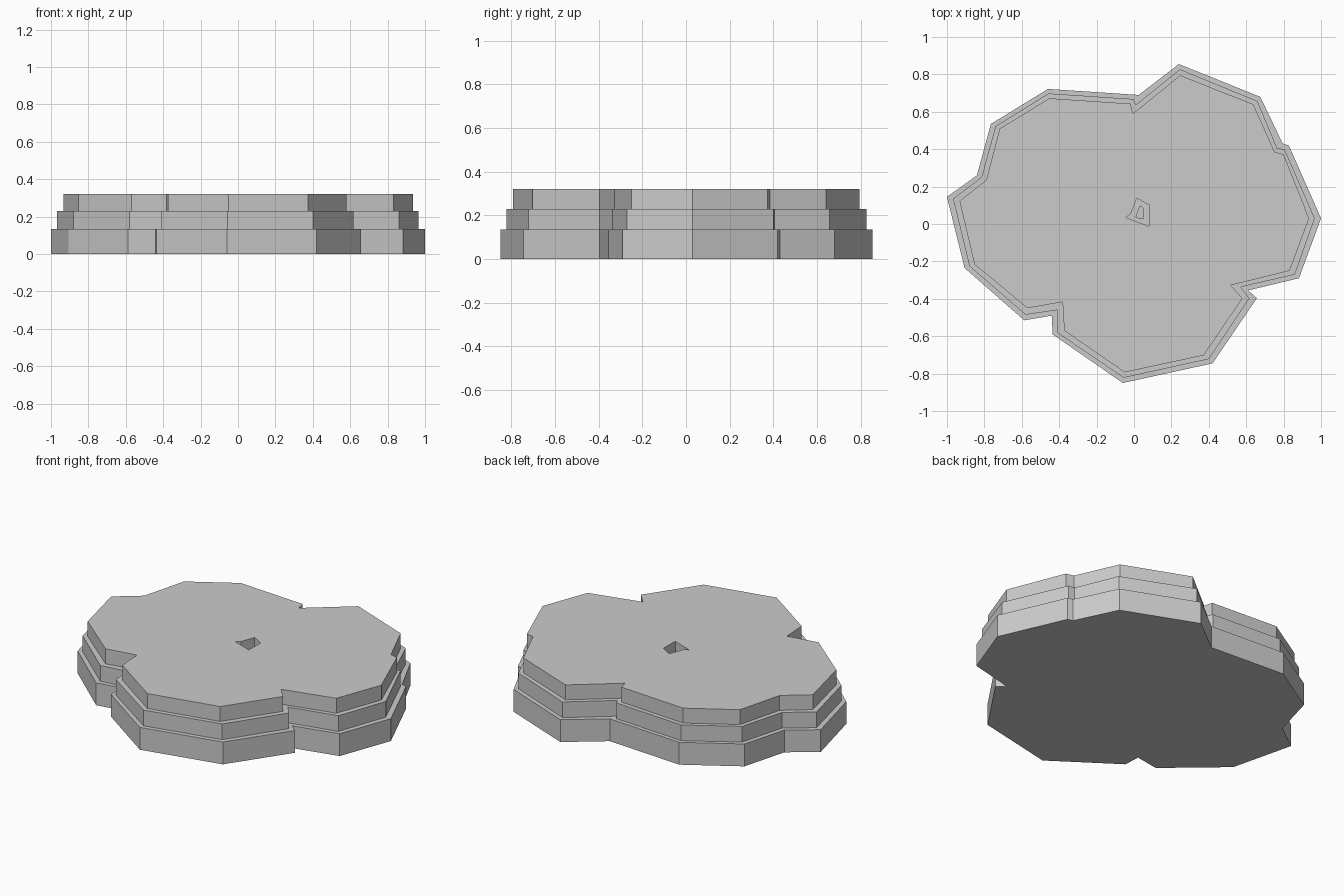
import bpy


def layer(name, z0, z1, outlines):
    """Flat slab between z0 and z1; the first loop is the rim, later loops are holes."""
    curve = bpy.data.curves.new(name, 'CURVE')
    curve.dimensions = '2D'
    curve.fill_mode = 'BOTH'
    curve.extrude = (z1 - z0) / 2
    for pts in outlines:
        spline = curve.splines.new('POLY')
        spline.points.add(len(pts) - 1)
        for p, (x, y) in zip(spline.points, pts):
            p.co = (x, y, 0, 1)
        spline.use_cyclic_u = True
        spline.use_smooth = False
    obj = bpy.data.objects.new(name, curve)
    obj.location.z = (z0 + z1) / 2
    bpy.context.collection.objects.link(obj)
    bpy.ops.object.select_all(action='DESELECT')
    obj.select_set(True)
    bpy.context.view_layer.objects.active = obj
    bpy.ops.object.convert(target='MESH')


# Rim outlines, each stepped in from the one below
lower = [(-1, .145), (-.84, .26), (-.765, .535), (-.46, .722), (.025, .69),
         (.24, .855), (.675, .68), (.795, .43), (.828, .42), (1, .03),
         (.882, -.29), (.61, -.355), (.657, -.397), (.42, -.745), (-.06, -.85),
         (-.435, -.59), (-.44, -.49), (-.587, -.515), (-.906, -.235)]
middle = [(-.967, .135), (-.815, .25), (-.74, .523), (-.457, .698), (-.003, .668),
          (.01, .637), (.245, .827), (.66, .657), (.765, .405), (.805, .4), (.966, .03),
          (.86, -.27), (.57, -.337), (.617, -.397), (.4, -.722), (-.055, -.822),
          (-.408, -.583), (-.41, -.46), (-.58, -.485), (-.88, -.225)]
upper = [(-.933, .123), (-.79, .235), (-.718, .51), (-.452, .672), (-.018, .643),
         (-.006, .59), (.247, .795), (.638, .64), (.752, .385), (.8, .373), (.936, .03),
         (.832, -.25), (.517, -.328), (.58, -.397), (.373, -.702), (-.05, -.793),
         (-.373, -.57), (-.382, -.417), (-.57, -.45), (-.853, -.215)]

# Small stepped pit near the centre
pit = [(-.045, .035), (-.018, .052), (.015, .138), (.082, .1), (.08, -.012)]
pit_floor = [(.01, .035), (.032, .096), (.048, .086), (.05, .03)]

layer("lower_layer", 0, .135, [lower])
layer("middle_layer", .135, .23, [middle, pit_floor])
layer("upper_layer", .23, .32, [upper, pit])
